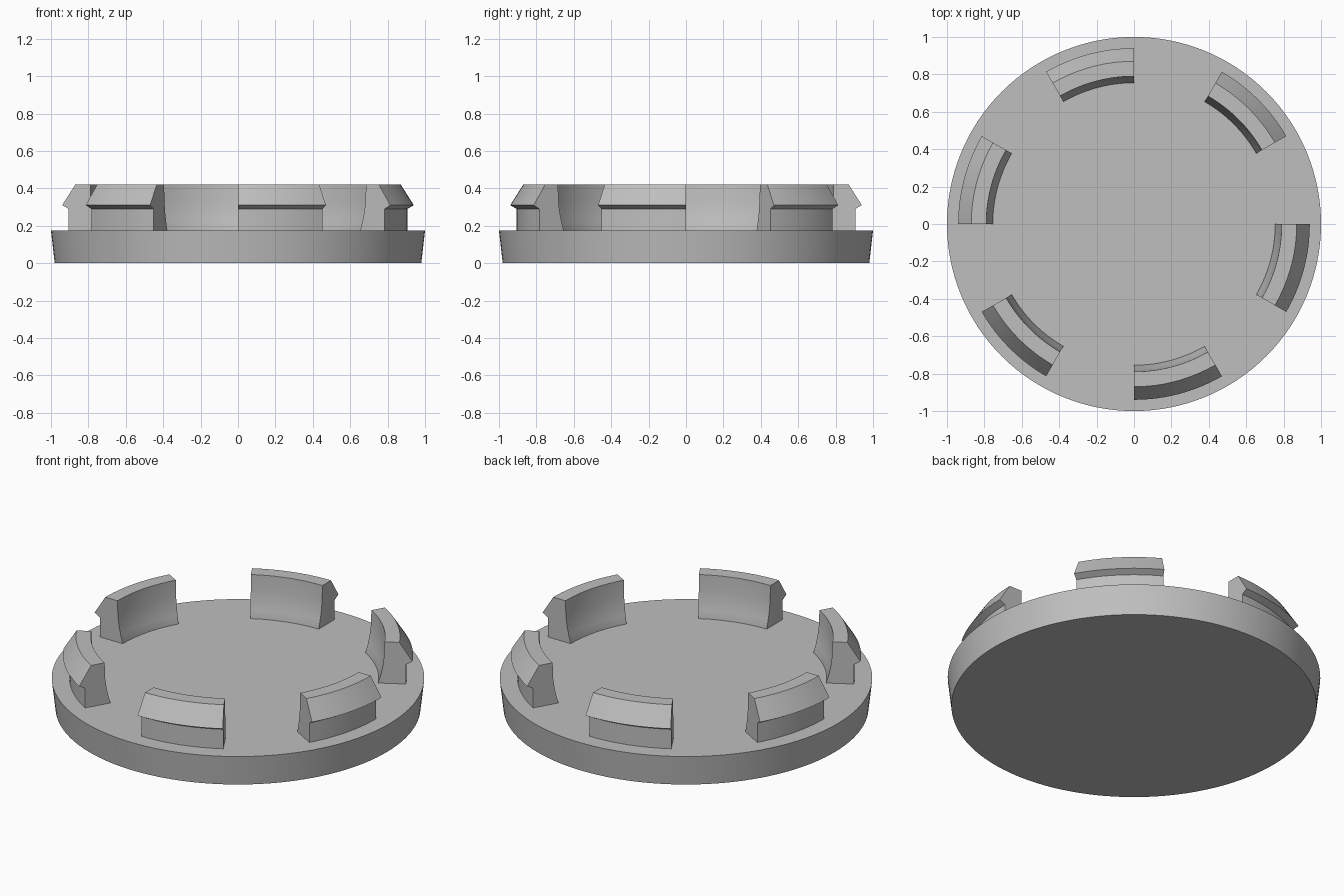
import bpy, bmesh, math

if "Cube" in bpy.data.objects:
    bpy.data.objects.remove(bpy.data.objects["Cube"])

grey = bpy.data.materials.new("plain grey")
grey.diffuse_color = (0.52, 0.52, 0.52, 1)
grey.use_nodes = True
grey.node_tree.nodes["Principled BSDF"].inputs["Base Color"].default_value = grey.diffuse_color


def finish(bm, name):
    bmesh.ops.recalc_face_normals(bm, faces=bm.faces)
    mesh = bpy.data.meshes.new(name)
    bm.to_mesh(mesh)
    bm.free()
    mesh.materials.append(grey)
    obj = bpy.data.objects.new(name, mesh)
    bpy.context.collection.objects.link(obj)
    bpy.ops.object.select_all(action='DESELECT')
    obj.select_set(True)
    bpy.context.view_layer.objects.active = obj
    bpy.ops.object.shade_smooth_by_angle(angle=math.radians(20))
    return obj


# Slightly tapered cap disc
TOP = 0.175
bm = bmesh.new()
bmesh.ops.create_cone(bm, cap_ends=True, segments=128,
                      radius1=0.98, radius2=1.0, depth=TOP)
bmesh.ops.translate(bm, verts=bm.verts, vec=(0, 0, TOP / 2))
finish(bm, "cap_disc")

# Snap clip cross-section as (radius, height): flared inner wall, hooked outer lip
PROFILE = [(0.755, TOP - 0.005), (0.755, TOP), (0.768, 0.22), (0.779, 0.27),
           (0.787, 0.33), (0.79, 0.42), (0.87, 0.42), (0.94, 0.31),
           (0.905, 0.29), (0.905, TOP - 0.005)]
STEPS = 12


def snap_clip(start, sweep, name):
    bm = bmesh.new()
    rings = []
    for i in range(STEPS + 1):
        a = math.radians(start + sweep * i / STEPS)
        rings.append([bm.verts.new((r * math.cos(a), r * math.sin(a), z))
                      for r, z in PROFILE])
    n = len(PROFILE)
    for lower, upper in zip(rings, rings[1:]):
        for j in range(n):
            k = (j + 1) % n
            bm.faces.new((lower[j], lower[k], upper[k], upper[j]))
    bm.faces.new(rings[0])
    bm.faces.new(rings[-1])
    finish(bm, name)


# Six clips, each a 30 degree arc
for c in range(6):
    snap_clip(-30 + 60 * c, 30, f"snap_clip_{c + 1}")
